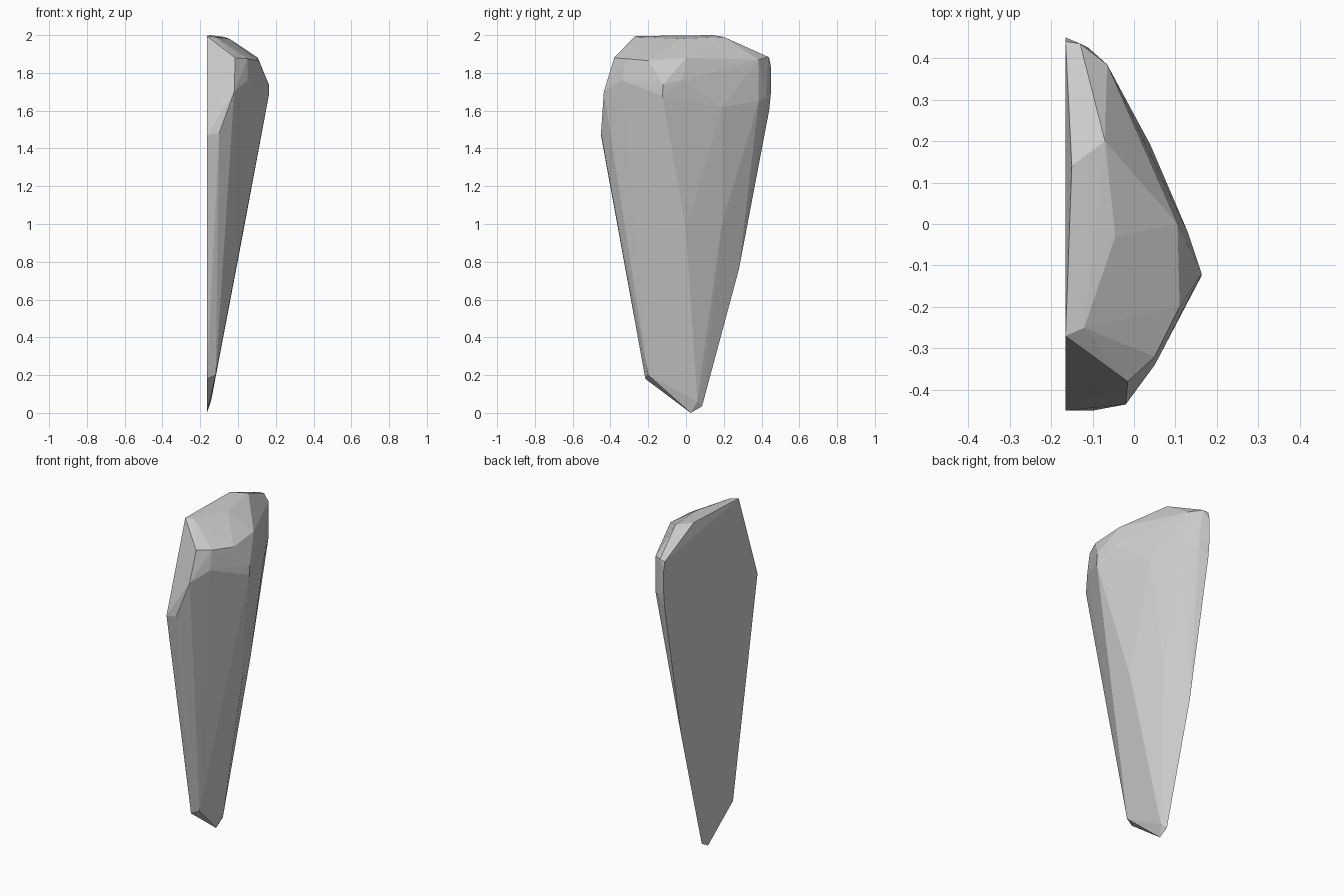
import bpy, bmesh

BACK = -0.165

# flat split face: outline as (y, z)
back_outline = [(0.025, 0.0), (0.085, 0.035), (0.28, 0.76), (0.44, 1.6), (0.45, 1.7),
                (0.45, 1.83), (0.44, 1.88), (-0.27, 1.995), (-0.45, 1.47), (-0.215, 0.18)]

# bulging front: corner points of the chipped facets
crown = [(-0.12, -0.25, 1.99), (-0.15, 0.14, 2.0), (-0.07, 0.2, 1.99), (-0.045, -0.03, 1.98),
         (0.105, 0.0, 1.88), (0.11, -0.2, 1.865), (0.05, -0.32, 1.875), (-0.015, -0.38, 1.88),
         (-0.13, 0.435, 1.885), (-0.065, 0.385, 1.87)]
shoulder = [(0.163, -0.12, 1.74), (0.163, -0.125, 1.68), (0.13, -0.02, 1.76), (0.04, 0.19, 1.62),
            (-0.065, 0.385, 1.65), (-0.11, 0.425, 1.67), (0.05, -0.34, 1.76),
            (-0.02, -0.435, 1.7), (-0.1, -0.45, 1.48)]
taper = [(0.005, -0.25, 1.25), (-0.05, 0.19, 1.0), (0.03, 0.0, 0.97),
         (-0.118, -0.2, 0.2), (-0.143, 0.06, 0.06)]

# stone shard: convex hull around all corners
bm = bmesh.new()
for p in [(BACK, y, z) for y, z in back_outline] + crown + shoulder + taper:
    bm.verts.new(p)
hull = bmesh.ops.convex_hull(bm, input=bm.verts[:])
loose = {g for g in hull["geom_interior"] + hull["geom_unused"] if isinstance(g, bmesh.types.BMVert)}
bmesh.ops.delete(bm, geom=list(loose), context='VERTS')
bmesh.ops.dissolve_limit(bm, angle_limit=0.01, verts=bm.verts[:], edges=bm.edges[:])
bmesh.ops.recalc_face_normals(bm, faces=bm.faces[:])

mesh = bpy.data.meshes.new("stone_shard")
bm.to_mesh(mesh)
bm.free()
bpy.context.collection.objects.link(bpy.data.objects.new("stone_shard", mesh))
